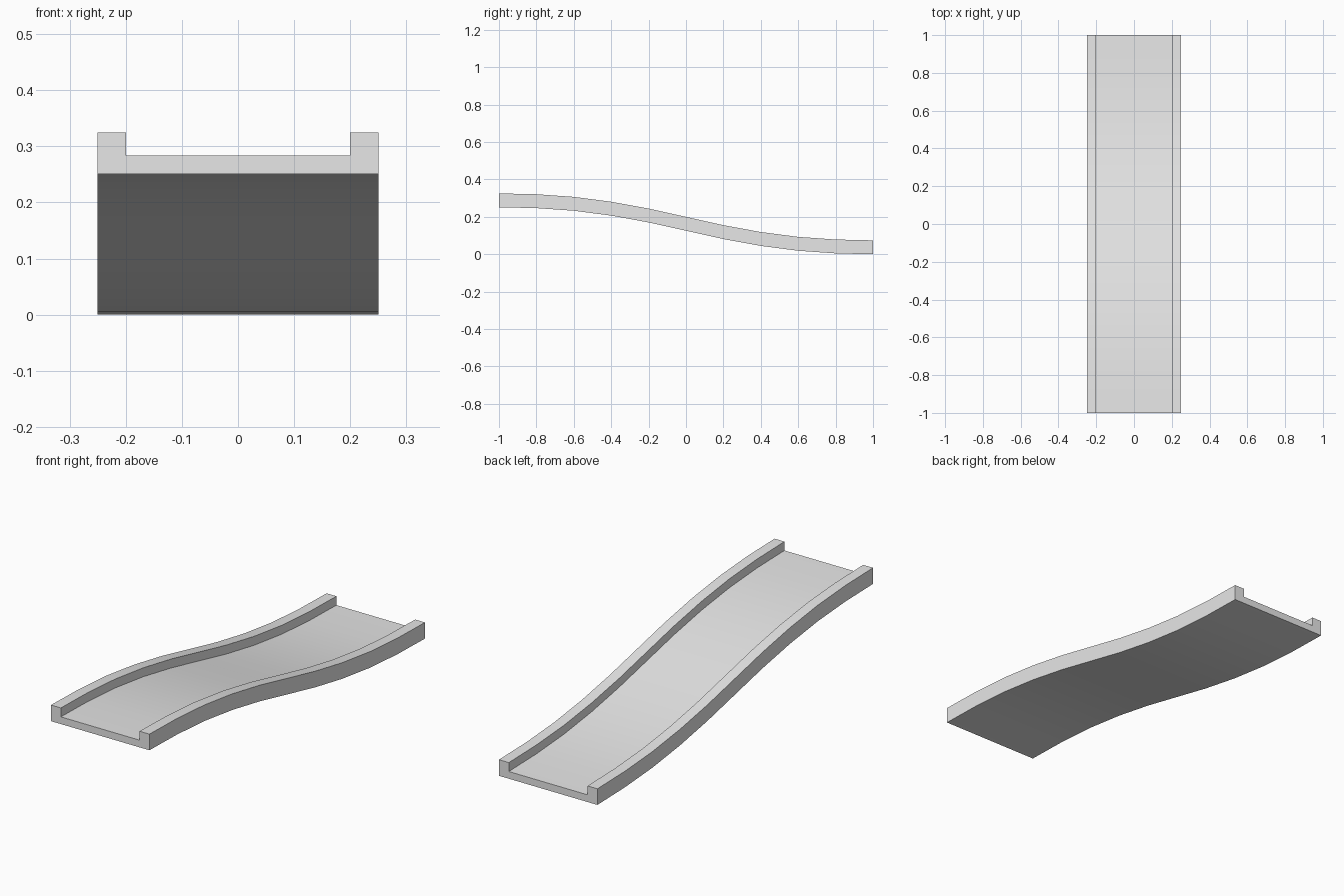
import bpy, bmesh, math

cube = bpy.data.objects.get("Cube")
if cube:
    bpy.data.objects.remove(cube, do_unlink=True)

# One plain grey for the whole ramp
grey = bpy.data.materials.new("light grey")
grey.use_nodes = True
colour = (0.8, 0.8, 0.8, 1.0)
grey.diffuse_color = colour
grey.node_tree.nodes["Principled BSDF"].inputs["Base Color"].default_value = colour

HALF, INNER = 0.25, 0.20      # outer and inner half widths
FLOOR, RAIL = 0.033, 0.074    # floor and rail heights above the underside
DROP = 0.251                  # height of the underside at the high end

# U-shaped channel section: floor with a raised rail on each side
half_section = [(HALF, 0), (HALF, RAIL), (INNER, RAIL), (INNER, FLOOR)]
section = half_section + [(-x, z) for x, z in reversed(half_section)]

# Underside heights from the low end to the middle, mirrored for the upper half
lower = [0.0, 0.0045, 0.0185, 0.0445, 0.081, 0.1255]
heights = [DROP - z for z in lower[:-1]] + lower[::-1]

# Sweep the section along the S-shaped slope
bm = bmesh.new()
rings = []
for i, base in enumerate(heights):
    y = -1 + 0.2 * i
    rings.append([bm.verts.new((x, y, base + z)) for x, z in section])
n = len(section)
for a, b in zip(rings, rings[1:]):
    for j in range(n):
        k = (j + 1) % n
        bm.faces.new((a[j], a[k], b[k], b[j]))

# End caps
bm.faces.new(rings[0])
bm.faces.new(rings[-1][::-1])
bmesh.ops.recalc_face_normals(bm, faces=bm.faces)

mesh = bpy.data.meshes.new("sloped_channel")
bm.to_mesh(mesh)
bm.free()
mesh.materials.append(grey)
ramp = bpy.data.objects.new("sloped_channel", mesh)
bpy.context.collection.objects.link(ramp)

# Smooth along the slope, sharp at the section corners
bpy.ops.object.select_all(action='DESELECT')
ramp.select_set(True)
bpy.context.view_layer.objects.active = ramp
bpy.ops.object.shade_smooth_by_angle(angle=math.radians(30))
